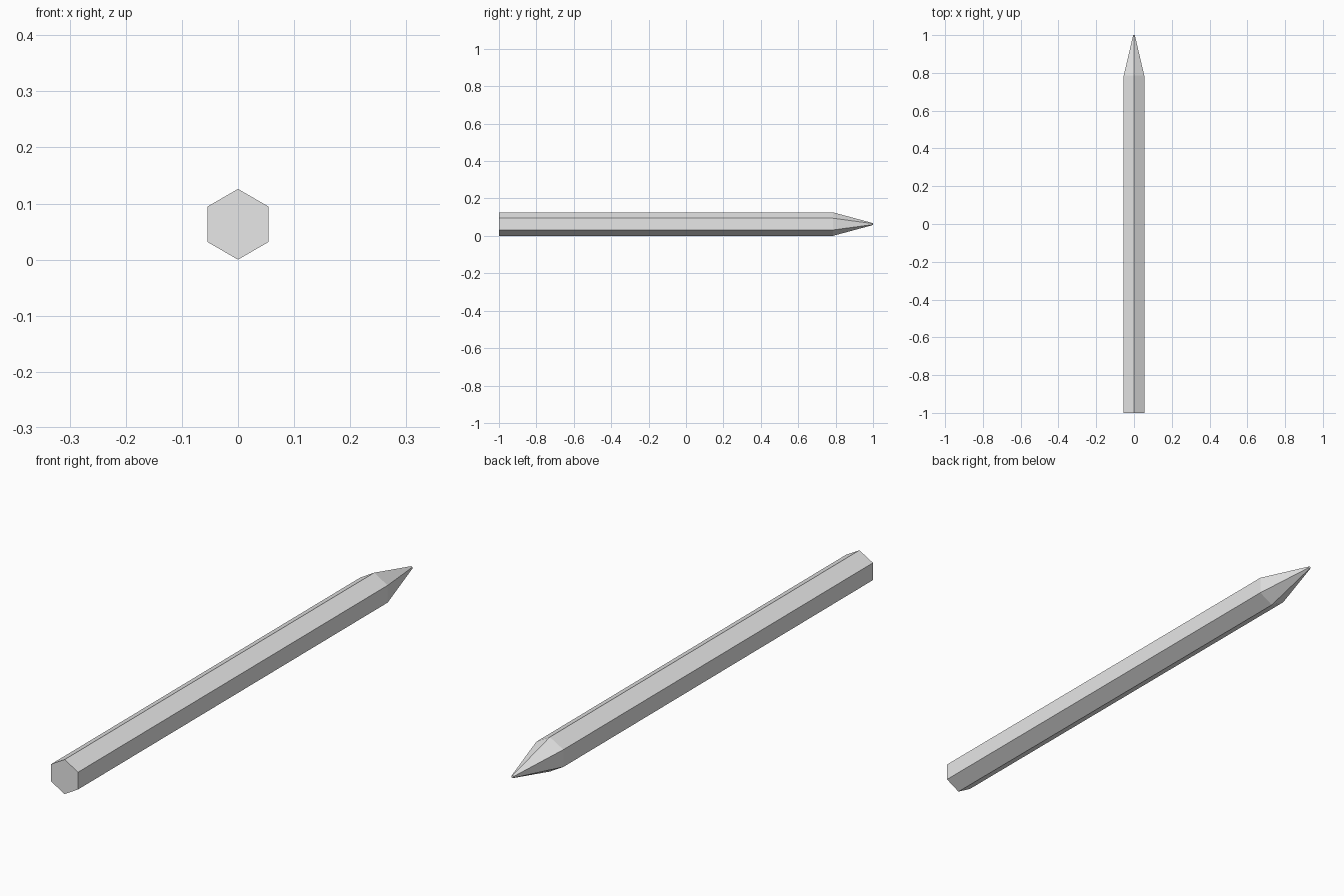
import bpy
import bmesh
from math import cos, sin, pi

cube = bpy.data.objects.get("Cube")
if cube:
    bpy.data.objects.remove(cube, do_unlink=True)

RADIUS = 0.063
SIDES = 6

# Single plain grey
grey = bpy.data.materials.new("plain_grey")
grey.use_nodes = True
colour = (0.8, 0.8, 0.8, 1)
grey.diffuse_color = colour
grey.node_tree.nodes["Principled BSDF"].inputs["Base Color"].default_value = colour

# Hexagonal shaft, then a taper to a small blunt point: (y, radius)
profile = [(-1, RADIUS), (0.785, RADIUS), (1, 0.005)]

bm = bmesh.new()
rings = []
for y, r in profile:
    angles = [pi / 2 + 2 * pi * i / SIDES for i in range(SIDES)]
    rings.append([bm.verts.new((r * cos(a), y, RADIUS + r * sin(a))) for a in angles])

# Side walls between neighbouring rings
for a, b in zip(rings, rings[1:]):
    for i in range(SIDES):
        j = (i + 1) % SIDES
        bm.faces.new((a[i], a[j], b[j], b[i]))

# Flat ends
bm.faces.new(rings[0])
bm.faces.new(rings[-1])
bmesh.ops.recalc_face_normals(bm, faces=bm.faces)

mesh = bpy.data.meshes.new("pencil_body")
bm.to_mesh(mesh)
bm.free()
mesh.materials.append(grey)
pencil = bpy.data.objects.new("pencil_body", mesh)
bpy.context.collection.objects.link(pencil)
